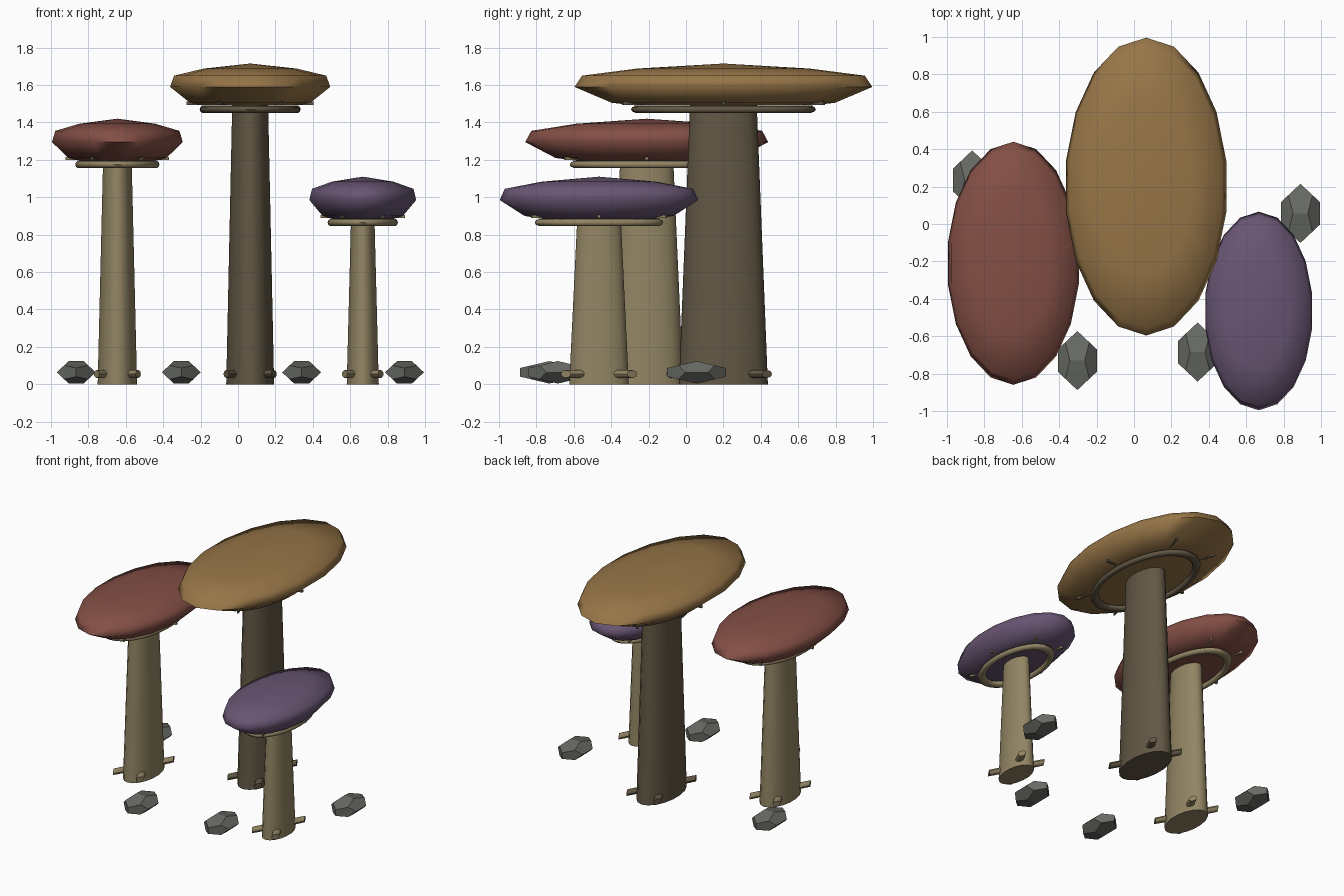
import bpy, bmesh, math
from mathutils import Matrix, Vector

if "Cube" in bpy.data.objects:
    bpy.data.objects.remove(bpy.data.objects["Cube"])

STRETCH = 1.83  # everything is elongated along y


def material(name, r, g, b):
    m = bpy.data.materials.new(name)
    m.diffuse_color = [(c / 255) ** 2.2 for c in (r, g, b)] + [1]
    m.use_nodes = True
    m.node_tree.nodes["Principled BSDF"].inputs["Base Color"].default_value = m.diffuse_color
    return m


def add_object(name, bm, mat, loc, smooth=None, stretch=STRETCH):
    bmesh.ops.scale(bm, vec=(1, stretch, 1), verts=bm.verts)
    bmesh.ops.recalc_face_normals(bm, faces=bm.faces)
    me = bpy.data.meshes.new(name)
    bm.to_mesh(me)
    bm.free()
    me.materials.append(mat)
    ob = bpy.data.objects.new(name, me)
    bpy.context.collection.objects.link(ob)
    ob.location = loc
    if smooth:
        bpy.ops.object.select_all(action='DESELECT')
        ob.select_set(True)
        bpy.context.view_layer.objects.active = ob
        bpy.ops.object.shade_smooth_by_angle(angle=math.radians(smooth))
    return ob


def lathe(profile, sides, closed=False):
    """Revolve (radius, z) points about z; a zero radius makes a pole."""
    bm = bmesh.new()
    rings = []
    for r, z in profile:
        if r == 0:
            rings.append([bm.verts.new((0, 0, z))] * sides)
        else:
            rings.append([bm.verts.new((r * math.sin(k * math.tau / sides),
                                        r * math.cos(k * math.tau / sides), z))
                          for k in range(sides)])
    pairs = list(zip(rings, rings[1:]))
    if closed:
        pairs.append((rings[-1], rings[0]))
    for a, b in pairs:
        for k in range(sides):
            n = (k + 1) % sides
            bm.faces.new(list(dict.fromkeys((a[k], a[n], b[n], b[k]))))
    return bm


def mushroom(name, x, y, top, cap_r, base_r, top_r, ring_r, cap_mat, stem_mat):
    loc = (x, y, 0)
    # tapered stem
    add_object(name + "_stem", lathe([(0, 0), (base_r, 0), (top_r, top - 0.2), (0, top - 0.2)], 18),
               stem_mat, loc, 40)
    # flattened cap
    cap = [(0, top), (0.58 * cap_r, top - 0.027), (0.95 * cap_r, top - 0.065),
           (cap_r, top - 0.125), (0.75 * cap_r, top - 0.21), (0.58 * cap_r, top - 0.225),
           (0, top - 0.225)]
    add_object(name + "_cap", lathe(cap, 18), cap_mat, loc, 80)
    # collar ring under the cap
    minor = 0.02
    tube = [(ring_r - minor + minor * math.cos(a), top - 0.245 + minor * math.sin(a))
            for a in (i * math.tau / 10 for i in range(10))]
    add_object(name + "_collar", lathe(tube, 36, closed=True), stem_mat, loc, 60)
    # short gills poking out of the underside
    bm = bmesh.new()
    for k in range(6):
        mat = (Matrix.Rotation(k * math.tau / 6, 4, 'Z')
               @ Matrix.Translation((0.68 * cap_r, 0, top - 0.213))
               @ Matrix.Diagonal((0.2 * cap_r, 0.009, 0.018, 1)))
        bmesh.ops.create_cube(bm, size=1, matrix=mat)
    add_object(name + "_gills", bm, stem_mat, loc)
    # four root stubs on the diagonals
    bm = bmesh.new()
    for k in range(4):
        mat = (Matrix.Rotation(math.pi / 4 + k * math.pi / 2, 4, 'Z')
               @ Matrix.Translation((base_r, 0, 0.055))
               @ Matrix.Rotation(math.pi / 2, 4, 'Y'))
        bmesh.ops.create_cone(bm, cap_ends=True, segments=10, radius1=0.023,
                              radius2=0.021, depth=0.1, matrix=mat)
    add_object(name + "_roots", bm, stem_mat, loc, 40)


def rock(name, x, y, mat):
    # squashed dodecahedron
    phi = (1 + 5 ** 0.5) / 2
    pts = [Vector((a, b, c)) for a in (-1, 1) for b in (-1, 1) for c in (-1, 1)]
    for a in (-1 / phi, 1 / phi):
        for b in (-phi, phi):
            pts += [Vector((0, b, a)), Vector((a, 0, b)), Vector((b, a, 0))]
    bm = bmesh.new()
    for p in pts:
        bm.verts.new(p / phi)
    bmesh.ops.convex_hull(bm, input=bm.verts)
    bmesh.ops.dissolve_limit(bm, angle_limit=0.05, verts=bm.verts, edges=bm.edges)
    bmesh.ops.scale(bm, vec=(0.104, 0.158, 0.06), verts=bm.verts)
    add_object(name, bm, mat, (x, y, 0.064), stretch=1)


ochre = material("ochre", 150, 117, 73)
red = material("dull_red", 130, 80, 71)
purple = material("dusky_purple", 104, 86, 114)
tan = material("tan", 145, 132, 100)
umber = material("umber", 98, 88, 70)
stone = material("stone", 104, 106, 100)

mushroom("tall_mushroom", 0.065, 0.20, 1.715, 0.435, 0.13, 0.097, 0.27, ochre, umber)
mushroom("middle_mushroom", -0.645, -0.21, 1.42, 0.355, 0.107, 0.077, 0.225, red, tan)
mushroom("small_mushroom", 0.667, -0.465, 1.11, 0.29, 0.087, 0.063, 0.188, purple, tan)

for i, (x, y) in enumerate([(-0.865, 0.235), (-0.303, -0.73), (0.34, -0.685), (0.89, 0.057)]):
    rock(f"rock_{i + 1}", x, y, stone)
